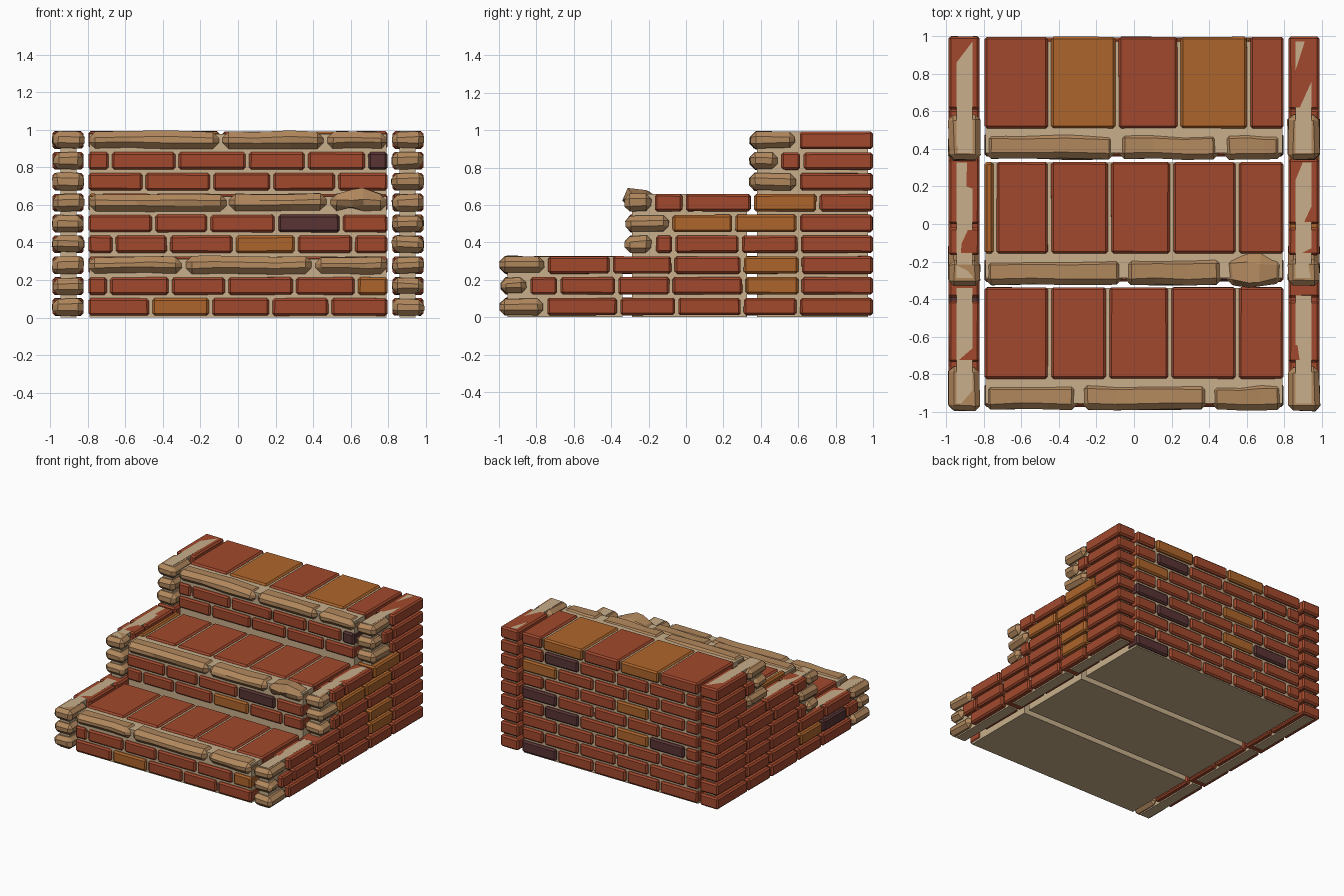
import bpy, bmesh, random
from mathutils import Matrix, Vector

random.seed(4)
cube = bpy.data.objects.get("Cube")
if cube:
    bpy.data.objects.remove(cube)


def make_material(name, rgb):
    mat = bpy.data.materials.new(name)
    mat.use_nodes = True
    mat.diffuse_color = (*rgb, 1)
    mat.node_tree.nodes["Principled BSDF"].inputs["Base Color"].default_value = (*rgb, 1)
    return mat


MATERIALS = [
    make_material("red brick", (.36, .066, .026)),
    make_material("orange brick", (.42, .13, .024)),
    make_material("dark brick", (.1, .034, .034)),
    make_material("tan stone", (.44, .245, .11)),
    make_material("pale mortar", (.58, .43, .26)),
]
RED, ORANGE, DARK, STONE, MORTAR = range(len(MATERIALS))
ROWS = 9
GAP = .008
HALF = .805          # half width of the middle flight
FRONTS = [-1, -.333, .334]


def add_block(group, lo, hi, color, bevel=.012, rough=.002, rings=0):
    """Add one bevelled block, slightly irregular, to a group mesh."""
    lo, hi = Vector(lo), Vector(hi)
    size = hi - lo
    bm = bmesh.new()
    place = Matrix.Translation((lo + hi) / 2) @ Matrix.Diagonal((*size, 1))
    bmesh.ops.create_cube(bm, size=1, matrix=place)
    for i in range(rings):
        cut = lo.x + size.x * (i + 1 + random.uniform(-.2, .2)) / (rings + 1)
        bmesh.ops.bisect_plane(bm, geom=bm.verts[:] + bm.edges[:] + bm.faces[:],
                               plane_co=(cut, 0, 0), plane_no=(1, 0, 0))
    sharp = [e for e in bm.edges if e.calc_face_angle(0) > .5]
    # Jitter inward only, so that the outer size is kept
    middle = (lo + hi) / 2
    for v in bm.verts:
        for axis in range(3):
            inward = 1 if v.co[axis] < middle[axis] else -1
            v.co[axis] += inward * random.uniform(0, rough)
    if bevel:
        bmesh.ops.bevel(bm, geom=sharp, offset=bevel, segments=1,
                        profile=.5, affect='EDGES', clamp_overlap=True)
    for f in bm.faces:
        f.material_index = color
    bmesh.ops.recalc_face_normals(bm, faces=bm.faces[:])
    mesh = bpy.data.meshes.new("block")
    bm.to_mesh(mesh)
    group.from_mesh(mesh)
    bpy.data.meshes.remove(mesh)
    bm.free()


def finish(group, name):
    mesh = bpy.data.meshes.new(name)
    group.to_mesh(mesh)
    group.free()
    for mat in MATERIALS:
        mesh.materials.append(mat)
    obj = bpy.data.objects.new(name, mesh)
    bpy.context.collection.objects.link(obj)


def row_z(row):
    return row / ROWS + .009, (row + 1) / ROWS - .007


def spans(start, cuts, end):
    """Split a length at the cuts, leaving a joint between the pieces."""
    points = [start, *cuts, end]
    return [(a + GAP, b - GAP) for a, b in zip(points, points[1:])]


# Riser bricks: vertical joints of each course
RISERS = {
    0: (-.465, -.145, .175, .49),
    1: (-.69, -.36, -.06, .3, .63),
    3: (-.66, -.37, -.02, .31, .615),
    4: (-.45, -.155, .205, .55),
    6: (-.5, -.14, .18, .525),
    7: (-.68, -.325, .05, .365, .685),
}
RISER_COLORS = {(0, 1): ORANGE, (1, 5): ORANGE, (3, 3): ORANGE,
                (4, 3): DARK, (7, 5): DARK}
group = bmesh.new()
for row, cuts in RISERS.items():
    front = FRONTS[row // 3]
    z0, z1 = row_z(row)
    for i, (a, b) in enumerate(spans(-HALF, cuts, HALF)):
        add_block(group, (a, front + .025, z0), (b, front + .15, z1),
                  RISER_COLORS.get((row, i), RED))
finish(group, "riser_bricks")

# Rough stone nosing along the edge of each step
NOSINGS = [(-.29, .4), (-.055, .48), (-.09, .465)]
group = bmesh.new()
for step, cuts in enumerate(NOSINGS):
    z0, z1 = row_z(step * 3 + 2)
    front = FRONTS[step]
    for a, b in spans(-HALF, cuts, HALF):
        add_block(group, (a - .004, front + .005, z0 - .004),
                  (b + .004, front + .158, z1 + .004), STONE, .032, .012, 2)
finish(group, "stone_nosings")

# Wide tread bricks
TREADS = [(-.45, -.14, .19, .55), (-.74, -.45, -.13, .2, .55), (-.45, -.09, .24, .61)]
TREAD_COLORS = {(1, 0): ORANGE, (2, 1): ORANGE, (2, 3): ORANGE}
group = bmesh.new()
for step, cuts in enumerate(TREADS):
    z0, z1 = row_z(step * 3 + 2)
    front = FRONTS[step]
    for i, (a, b) in enumerate(spans(-HALF, cuts, HALF)):
        add_block(group, (a, front + .175, z0), (b, front + .664, z1),
                  TREAD_COLORS.get((step, i), RED))
finish(group, "tread_bricks")

# Back wall courses, alternating joints
BACK_JOINTS = [(-.45, -.15, .15, .48), (-.68, -.35, -.05, .28, .6)]
BACK_COLORS = {(0, 4): DARK, (3, 1): DARK, (3, 2): ORANGE, (3, 4): DARK,
               (4, 4): DARK, (5, 2): ORANGE, (6, 4): ORANGE, (7, 4): DARK}
group = bmesh.new()
for row in range(ROWS - 1):
    z0, z1 = row_z(row)
    for i, (a, b) in enumerate(spans(-HALF, BACK_JOINTS[row % 2], HALF)):
        add_block(group, (a, .87, z0), (b, .993, z1), BACK_COLORS.get((row, i), RED))
finish(group, "back_bricks")

# Side walls: each course starts with a corner stone, then bricks to the back
SIDES = [
    (-.75, -.36, -.05, .3, .6),
    (-.84, -.68, -.37, -.08, .31, .61),
    (-.745, -.4, -.07, .3, .61),
    (-.17, -.065, .29, .605),
    (-.08, .255, .6),
    (-.175, -.01, .355, .705),
    (.6,),
    (.5, .62),
    (.6,),
]
RIGHT_COLORS = {(1, 5): ORANGE, (2, 4): ORANGE, (4, 1): ORANGE,
                (4, 2): ORANGE, (5, 3): ORANGE}
LEFT_COLORS = {(1, 2): DARK, (1, 3): ORANGE}
for name, side, colors in (("right", -1, LEFT_COLORS), ("left", 1, RIGHT_COLORS)):
    bricks, stones = bmesh.new(), bmesh.new()
    for row, cuts in enumerate(SIDES):
        z0, z1 = row_z(row)
        for i, (a, b) in enumerate(spans(FRONTS[row // 3] - GAP, cuts, 1 + GAP)):
            corner = i == 0
            inner, outer = (.815, .995) if corner else (.822, .988)
            x0, x1 = sorted((side * inner, side * outer))
            if corner:
                add_block(stones, (x0, a, z0 - .003), (x1, b, z1 + .003),
                          STONE, .028, .014)
            else:
                add_block(bricks, (x0, a, z0), (x1, b, z1), colors.get((row, i), RED))
    finish(bricks, name + "_side_bricks")
    finish(stones, name + "_corner_stones")

# Mortar core behind the middle flight and inside each side wall
for name, center, half in (("middle", 0, .79), ("left", .902, .042), ("right", -.902, .042)):
    group = bmesh.new()
    for step, front in enumerate(FRONTS):
        top = (step + 1) / 3 - (.022 if center == 0 else .008)
        add_block(group, (center - half, front + .045, 0),
                  (center + half, min(front + .66, .972), top), MORTAR, 0, 0)
    finish(group, name + "_mortar")
